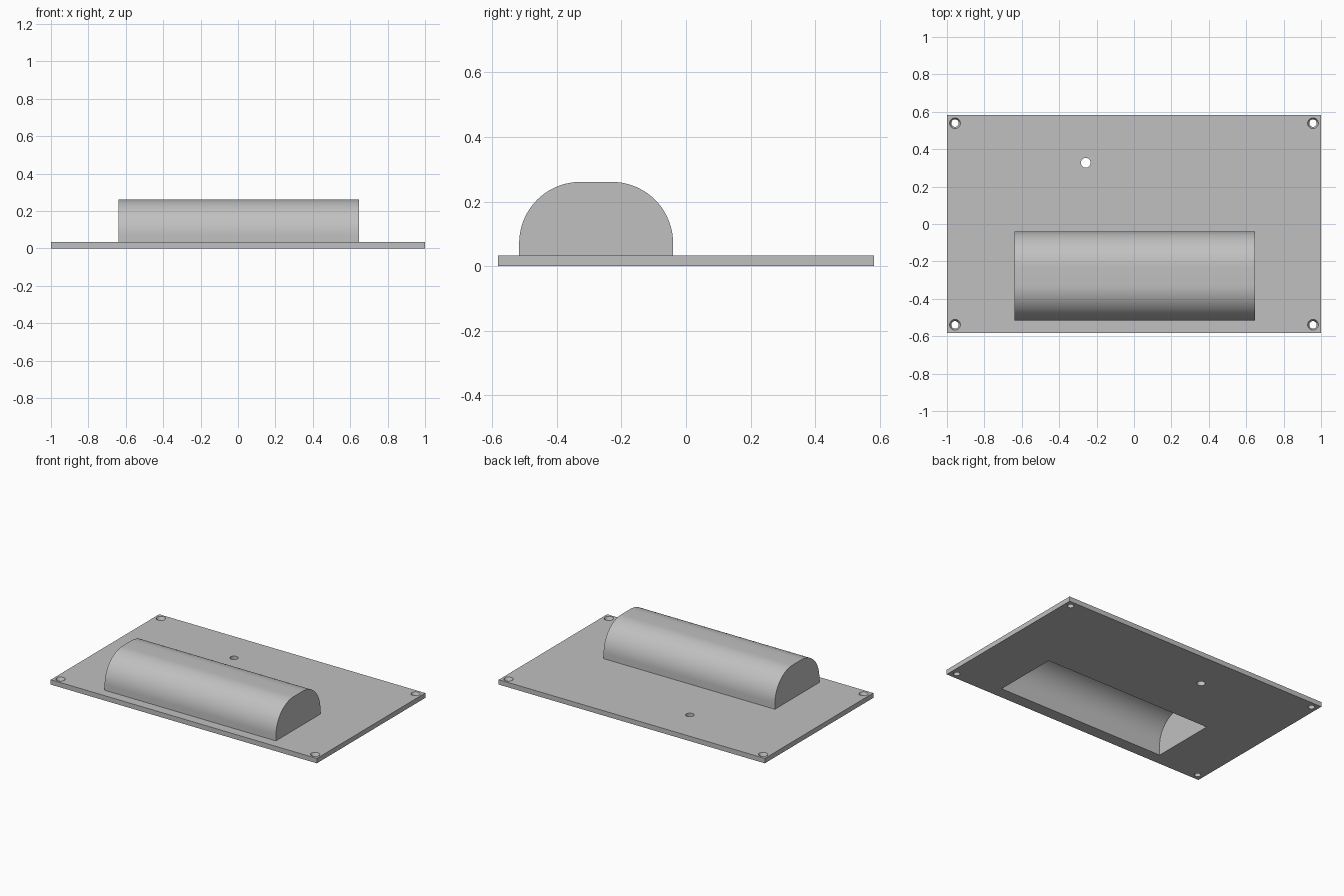
import bpy, bmesh, math

PLATE_X, PLATE_Y, PLATE_Z = 1.0, 0.582, 0.033
HOOD_X0, HOOD_X1 = -0.64, 0.647
HOOD_Y0, HOOD_Y1 = -0.517, -0.04
HOOD_TOP, RADIUS, WALL = 0.261, 0.19, 0.016

if "Cube" in bpy.data.objects:
    bpy.data.objects.remove(bpy.data.objects["Cube"], do_unlink=True)

grey = bpy.data.materials.new("plain grey")
grey.use_nodes = True
GREY = (0.53, 0.53, 0.53, 1)
grey.diffuse_color = GREY
grey.node_tree.nodes["Principled BSDF"].inputs["Base Color"].default_value = GREY


def make_object(name, bm):
    bmesh.ops.recalc_face_normals(bm, faces=bm.faces)
    mesh = bpy.data.meshes.new(name)
    bm.to_mesh(mesh)
    bm.free()
    mesh.materials.append(grey)
    obj = bpy.data.objects.new(name, mesh)
    bpy.context.collection.objects.link(obj)
    return obj


def box(name, x, y, z):
    bm = bmesh.new()
    bmesh.ops.create_cube(bm, size=1)
    for v in bm.verts:
        v.co = (v.co.x * 2 * x, v.co.y * 2 * y, (v.co.z + 0.5) * z)
    return make_object(name, bm)


def tunnel(name, inset, bottom, steps=20):
    """Round-shouldered profile in the YZ plane, extruded along X."""
    y0, y1 = HOOD_Y0 + inset, HOOD_Y1 - inset
    r, top = RADIUS - inset, HOOD_TOP - inset
    points = [(y0, bottom), (y1, bottom)]
    for cy, start in ((y1 - r, 0), (y0 + r, math.pi / 2)):
        for i in range(steps + 1):
            a = start + i * math.pi / 2 / steps
            points.append((cy + r * math.cos(a), top - r + r * math.sin(a)))
    bm = bmesh.new()
    face = bm.faces.new([bm.verts.new((HOOD_X0 + inset, y, z)) for y, z in points])
    geom = bmesh.ops.extrude_face_region(bm, geom=[face])["geom"]
    verts = [g for g in geom if isinstance(g, bmesh.types.BMVert)]
    bmesh.ops.translate(bm, verts=verts, vec=(HOOD_X1 - HOOD_X0 - 2 * inset, 0, 0))
    return make_object(name, bm)


def hole_cutter(name, x, y, profile, sides=32):
    """Round cutter from (radius, height) rings."""
    bm = bmesh.new()
    rings = []
    for r, z in profile:
        rings.append([bm.verts.new((x + r * math.cos(i * math.tau / sides),
                                    y + r * math.sin(i * math.tau / sides), z))
                      for i in range(sides)])
    for low, high in zip(rings, rings[1:]):
        for i in range(sides):
            j = (i + 1) % sides
            bm.faces.new((low[i], low[j], high[j], high[i]))
    bm.faces.new(rings[0])
    bm.faces.new(rings[-1])
    return make_object(name, bm)


def cut(target, cutter):
    mod = target.modifiers.new("cut", 'BOOLEAN')
    mod.operation = 'DIFFERENCE'
    mod.solver = 'EXACT'
    mod.object = cutter
    bpy.context.view_layer.objects.active = target
    bpy.ops.object.modifier_apply(modifier=mod.name)
    bpy.data.objects.remove(cutter, do_unlink=True)


def smooth(obj):
    bpy.ops.object.select_all(action='DESELECT')
    obj.select_set(True)
    bpy.context.view_layer.objects.active = obj
    bpy.ops.object.shade_smooth_by_angle(angle=math.radians(25))


# Hollow hood, open underneath
hood = tunnel("hood_cover", 0, PLATE_Z)
cut(hood, tunnel("hood_cavity", WALL, -0.1))

# Mounting plate with the opening below the hood
plate = box("base_plate", PLATE_X, PLATE_Y, PLATE_Z)
cut(plate, tunnel("plate_opening", WALL, -0.1))

# Countersunk screw holes in the corners
SCREW = [(0.02, -0.1), (0.02, 0.014), (0.029, PLATE_Z), (0.029, 0.1)]
for sx in (-1, 1):
    for sy in (-1, 1):
        cut(plate, hole_cutter("screw_hole", sx * 0.957, sy * 0.539, SCREW))

# Plain through hole behind the hood
cut(plate, hole_cutter("through_hole", -0.258, 0.327, [(0.026, -0.1), (0.026, 0.1)]))

for part in (hood, plate):
    smooth(part)
